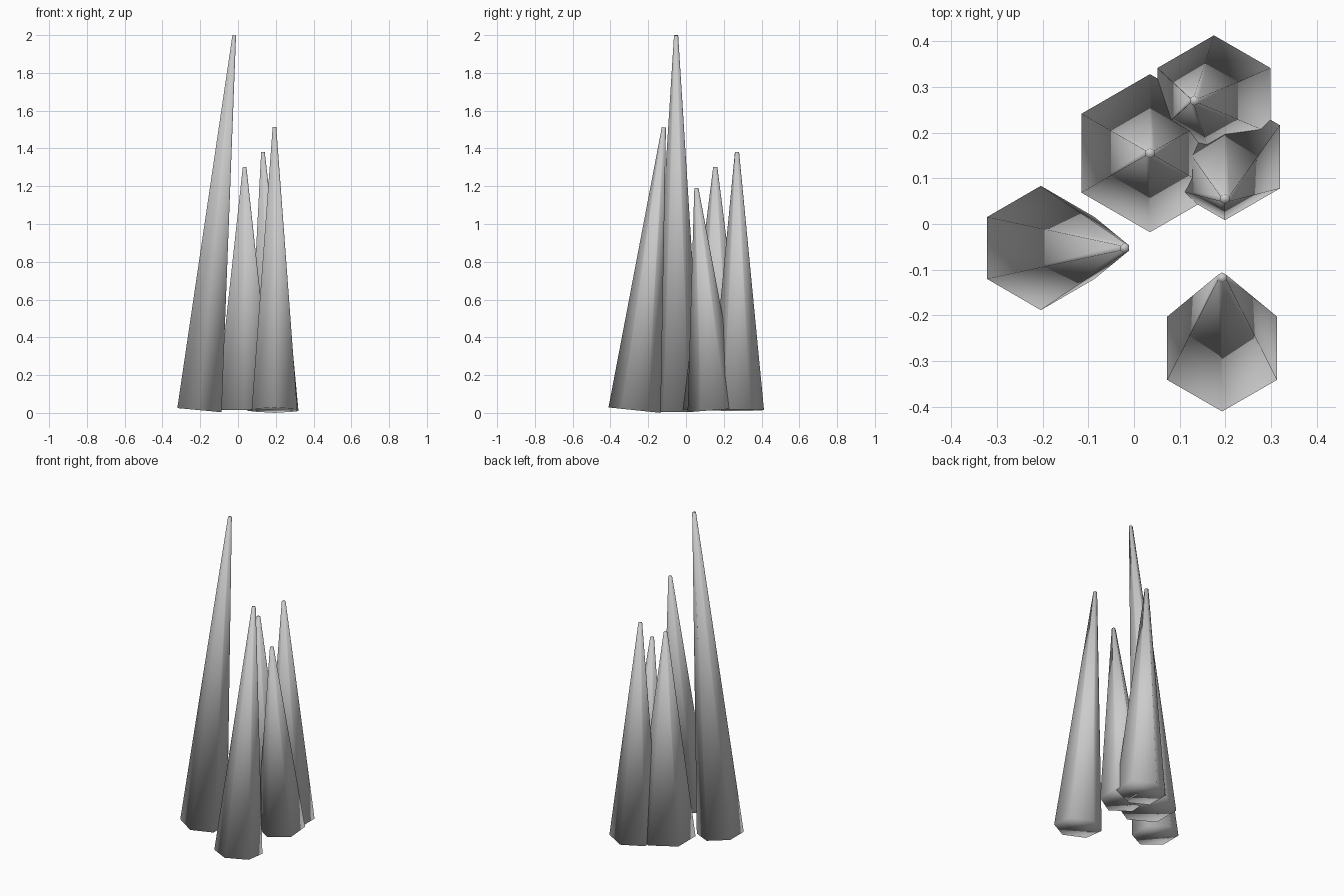
import bpy
from math import atan2
from mathutils import Vector, Euler

if "Cube" in bpy.data.objects:
    bpy.data.objects.remove(bpy.data.objects["Cube"])

BASE_Z = 0.0145
TIP_RADIUS = 0.011


def spike(name, base_xy, radius, tip):
    """Six-sided tapered spike leaning from its base centre to its tip."""
    base = Vector((*base_xy, BASE_Z))
    axis = Vector(tip) - base
    tilt = Euler((atan2(-axis.y, axis.z), atan2(axis.x, axis.z), 0))
    bpy.ops.mesh.primitive_cone_add(
        vertices=6, radius1=radius, radius2=TIP_RADIUS, depth=axis.length,
        location=base + axis / 2, rotation=tilt)
    ob = bpy.context.object
    ob.name = name
    # Smooth shading over the whole spike, caps included
    bpy.ops.object.shade_smooth()


# Cluster: tall leaning spike, upright centre, and three shorter ones
spike("tall_spike", (-0.204, -0.0525), 0.136, (-0.02, -0.0525, 1.999))
spike("centre_spike", (0.035, 0.155), 0.173, (0.035, 0.155, 1.303))
spike("back_spike", (0.175, 0.27), 0.143, (0.132, 0.27, 1.382))
spike("right_spike", (0.199, 0.147), 0.139, (0.199, 0.055, 1.19))
spike("front_spike", (0.193, -0.272), 0.139, (0.193, -0.117, 1.512))
